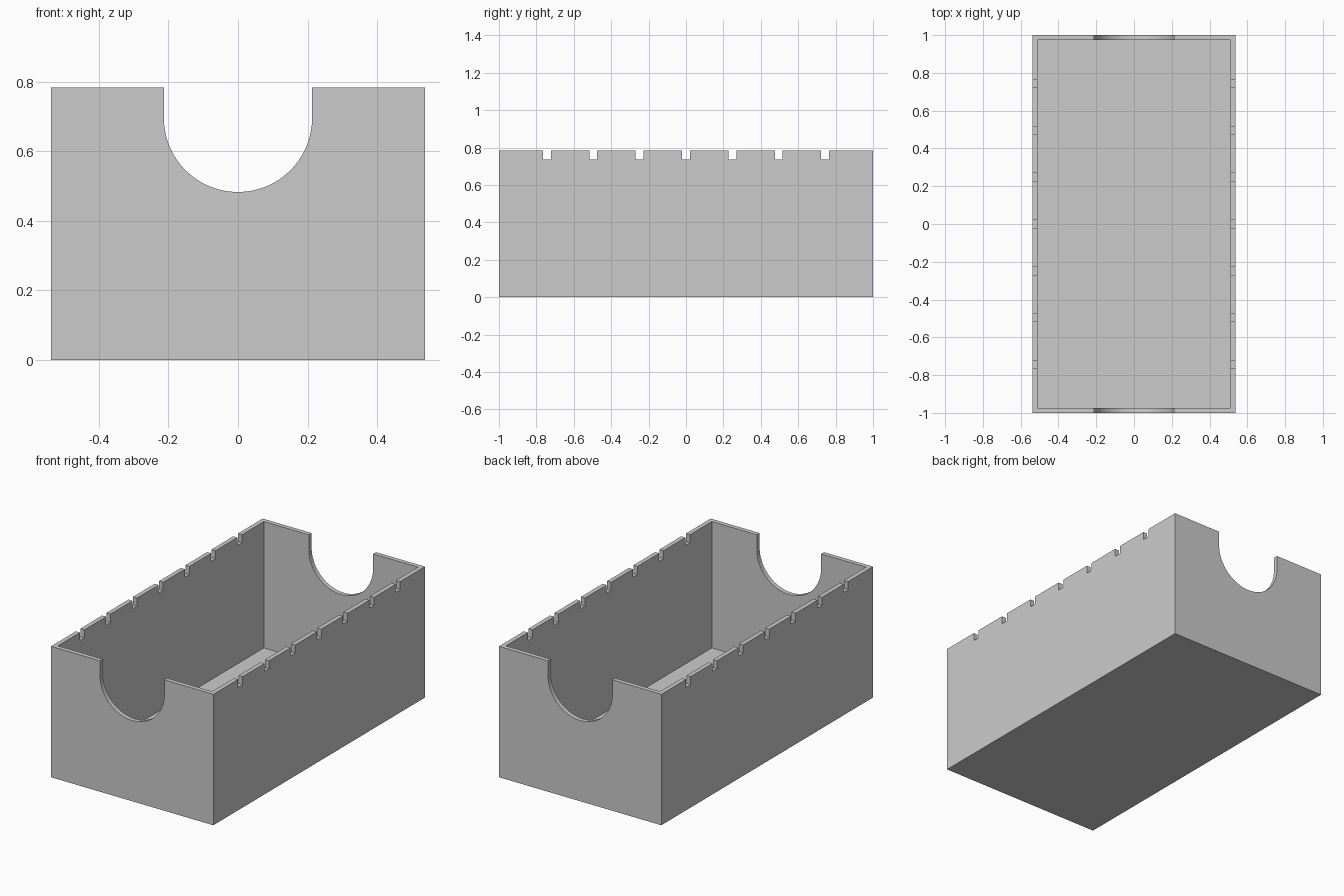
import bpy, bmesh, math

old = bpy.data.objects.get("Cube")
if old:
    bpy.data.objects.remove(old, do_unlink=True)

WIDTH, LENGTH, HEIGHT, WALL = 1.074, 2.0, 0.783, 0.027
ARCH_R, ARCH_Z = 0.213, 0.696
NOTCH_W, NOTCH_D, PITCH = 0.042, 0.048, 0.248

grey = bpy.data.materials.new("plain grey")
grey.use_nodes = True
colour = (0.6, 0.6, 0.6, 1)
grey.diffuse_color = colour
grey.node_tree.nodes["Principled BSDF"].inputs["Base Color"].default_value = colour


def add_object(name, bm):
    bmesh.ops.recalc_face_normals(bm, faces=bm.faces)
    mesh = bpy.data.meshes.new(name)
    bm.to_mesh(mesh)
    bm.free()
    mesh.materials.append(grey)
    obj = bpy.data.objects.new(name, mesh)
    bpy.context.collection.objects.link(obj)
    return obj


def block(name, size, centre):
    bm = bmesh.new()
    bmesh.ops.create_cube(bm, size=1)
    bmesh.ops.scale(bm, vec=size, verts=bm.verts)
    bmesh.ops.translate(bm, vec=centre, verts=bm.verts)
    return add_object(name, bm)


def arch_prism(name, length, top):
    """U-shaped profile in the xz plane, extruded along y."""
    steps = 48
    angles = [math.pi + math.pi * i / steps for i in range(steps + 1)]
    profile = [(ARCH_R * math.cos(a), ARCH_Z + ARCH_R * math.sin(a)) for a in angles]
    profile += [(ARCH_R, top), (-ARCH_R, top)]
    bm = bmesh.new()
    face = bm.faces.new([bm.verts.new((x, -length / 2, z)) for x, z in profile])
    ext = bmesh.ops.extrude_face_region(bm, geom=[face])
    moved = [v for v in ext["geom"] if isinstance(v, bmesh.types.BMVert)]
    bmesh.ops.translate(bm, vec=(0, length, 0), verts=moved)
    return add_object(name, bm)


# Solid outer body of the tray
tray = block("open_tray", (WIDTH, LENGTH, HEIGHT), (0, 0, HEIGHT / 2))

# Hollow interior, leaving thin walls and floor
cutters = [block("interior_cutter", (WIDTH - 2 * WALL, LENGTH - 2 * WALL, HEIGHT),
                 (0, 0, HEIGHT / 2 + WALL))]

# Rounded scoop through both end walls
cutters.append(arch_prism("scoop_cutter", LENGTH + 0.2, HEIGHT + 0.2))

# Evenly spaced divider notches through both side walls
for i in range(-3, 4):
    cutters.append(block("notch_cutter", (WIDTH + 0.2, NOTCH_W, 2 * NOTCH_D),
                         (0, i * PITCH, HEIGHT)))

bpy.ops.object.select_all(action='DESELECT')
bpy.context.view_layer.objects.active = tray
tray.select_set(True)
for cutter in cutters:
    cutter.hide_render = True
    mod = tray.modifiers.new("cut", 'BOOLEAN')
    mod.operation = 'DIFFERENCE'
    mod.solver = 'EXACT'
    mod.object = cutter
    bpy.ops.object.modifier_apply(modifier=mod.name)
    bpy.data.objects.remove(cutter, do_unlink=True)

# Smooth scoop curve, crisp corners
bpy.ops.object.shade_smooth_by_angle(angle=math.radians(30))
